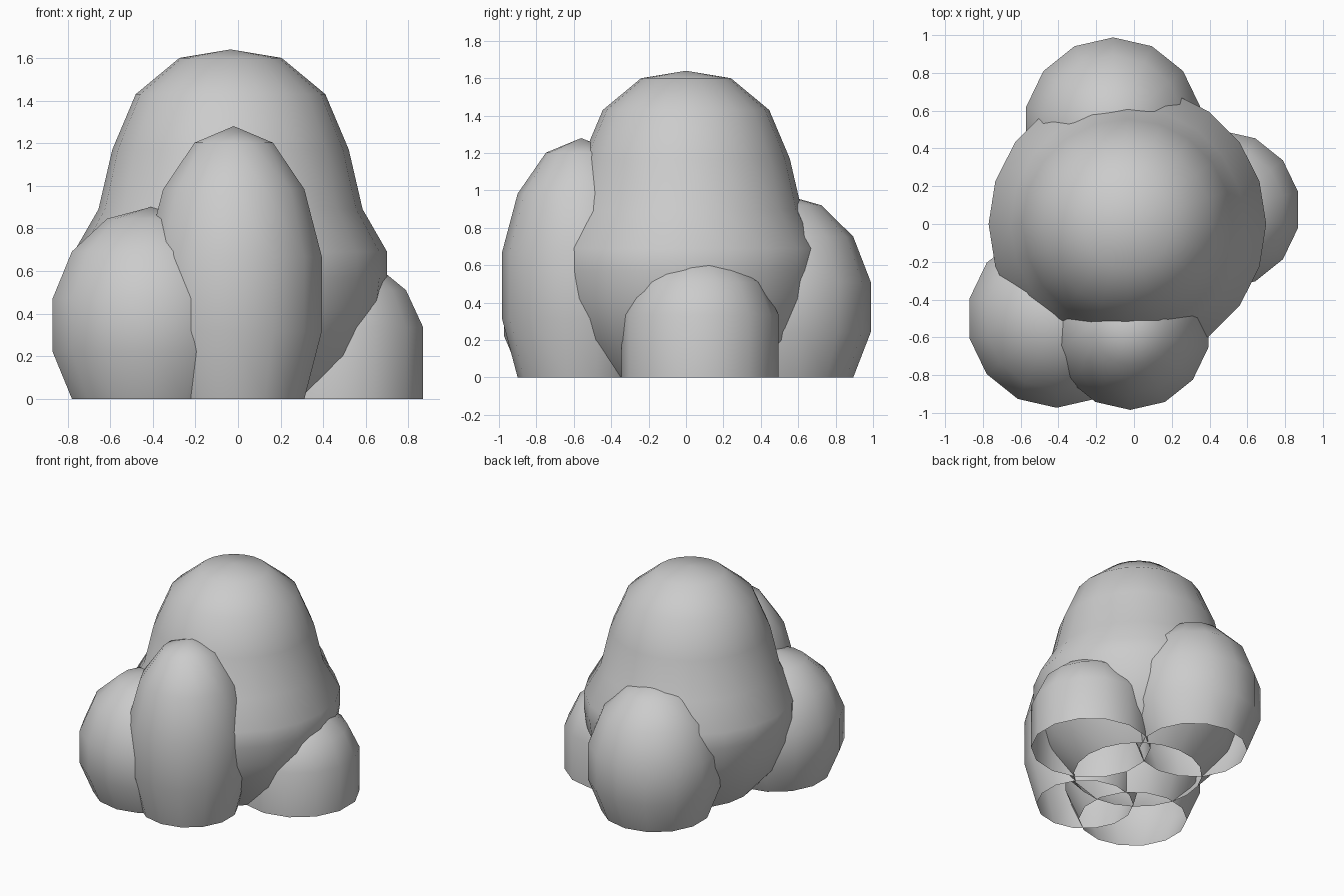
import bpy, bmesh
from math import sin, cos, pi, tau

if "Cube" in bpy.data.objects:
    bpy.data.objects.remove(bpy.data.objects["Cube"])


def lathe(name, cx, cy, profile, segs, start):
    """Revolve (radius, z) points; first point is the pole, the bottom stays open."""
    bm = bmesh.new()
    pole = bm.verts.new((cx, cy, profile[0][1]))
    rings = [[bm.verts.new((cx + r * cos(start + tau * i / segs),
                            cy + r * sin(start + tau * i / segs), z))
              for i in range(segs)] for r, z in profile[1:]]
    for i in range(segs):
        j = (i + 1) % segs
        bm.faces.new((pole, rings[0][i], rings[0][j]))
        for a, b in zip(rings, rings[1:]):
            bm.faces.new((a[i], b[i], b[j], a[j]))
    for f in bm.faces:
        f.smooth = True
    mesh = bpy.data.meshes.new(name)
    bm.to_mesh(mesh)
    bm.free()
    ob = bpy.data.objects.new(name, mesh)
    bpy.context.collection.objects.link(ob)
    return ob


def dome(name, cx, cy, r, top):
    """Seven-ring sphere, stretched to height, cut open at its fifth ring on the ground."""
    rz = top / (1 + cos(2 * pi / 7))
    zc = top - rz
    profile = [(r * sin(pi * k / 7), max(0, zc + rz * cos(pi * k / 7))) for k in range(6)]
    return lathe(name, cx, cy, profile, 14, -pi / 2)


# Large central clump, bulging low down and narrowing at the base
lathe("main_clump", -0.035, 0.0,
      [(0, 1.64), (0.24, 1.60), (0.445, 1.43), (0.555, 1.17), (0.62, 0.89),
       (0.735, 0.69), (0.735, 0.57), (0.715, 0.42), (0.63, 0.20), (0.45, 0.0)], 20, 0)

# Smaller clumps around it
dome("front_clump", -0.02, -0.56, 0.435, 1.28)
dome("left_clump", -0.41, -0.50, 0.485, 0.90)
dome("back_clump", -0.11, 0.515, 0.485, 0.98)

# Low right clump with upright sides
lathe("right_clump", 0.46, 0.075,
      [(0, 0.67), (0.187, 0.63), (0.337, 0.51), (0.42, 0.335), (0.42, 0.0)], 14, -pi / 2)
